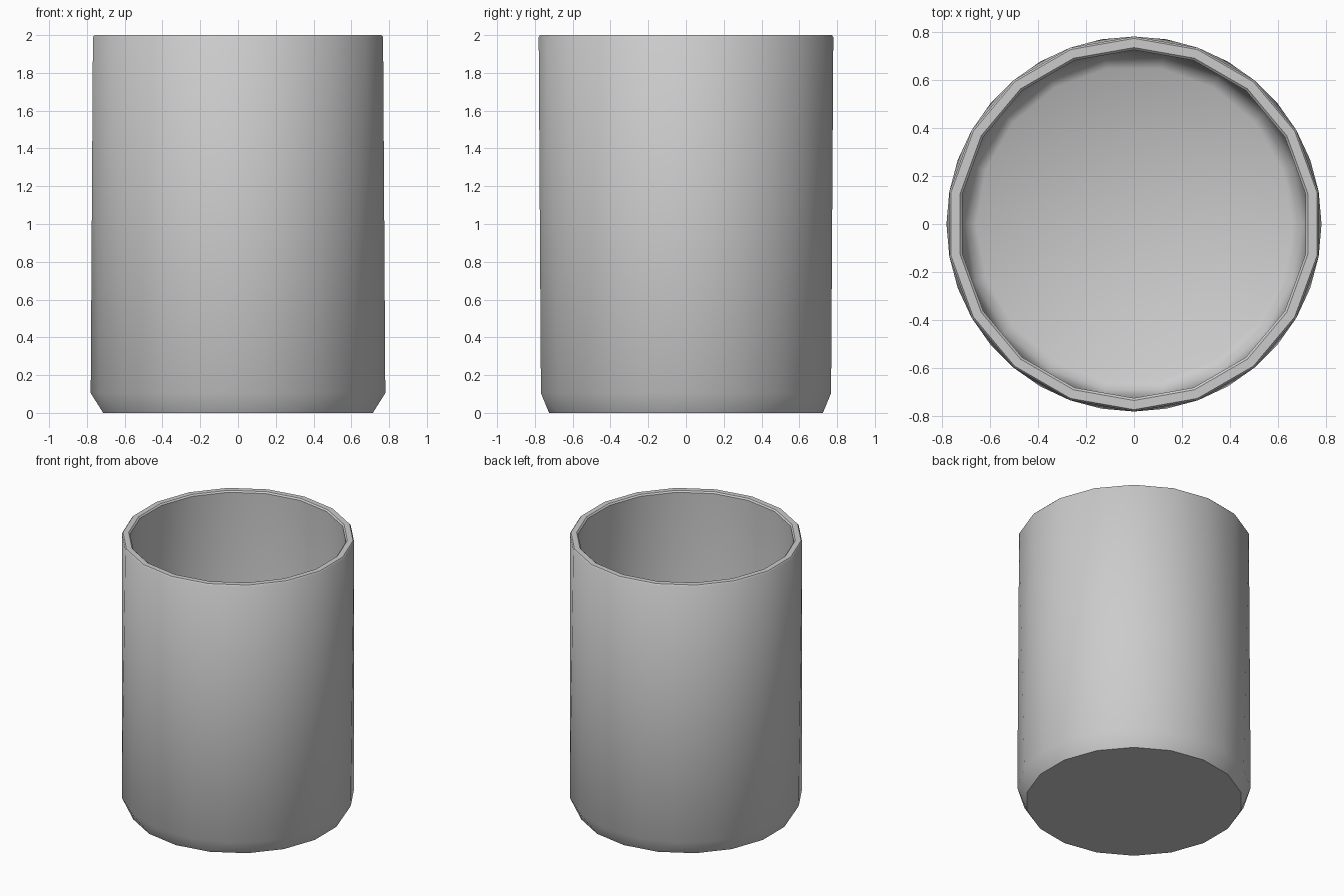
import bpy, bmesh, math

if "Cube" in bpy.data.objects:
    bpy.data.objects.remove(bpy.data.objects["Cube"])

SIDES = 18
STEP = 2 * math.pi / SIDES

# Profile from the underside, up the outside, over the rim, down to the floor:
# radius, height, twist in steps (half a step gives staggered rings)
PROFILE = [
    (0.725, 0.0, 0.0),
    (0.78, 0.105, 0.5),
    (0.78, 1.99, 0.0),
    (0.772, 2.0, 0.0),
    (0.734, 2.0, 0.0),
    (0.724, 1.99, 0.0),
    (0.724, 0.17, 0.5),
    (0.70, 0.10, 0.5),
    (0.656, 0.07, 0.5),
]


def add_ring(bm, radius, z, twist):
    return [bm.verts.new((radius * math.cos(math.pi / 2 + (i + twist) * STEP),
                          radius * math.sin(math.pi / 2 + (i + twist) * STEP), z))
            for i in range(SIDES)]


def stitch(bm, a, b, shift):
    """Join two rings: quads if aligned, triangles if staggered."""
    for i in range(SIDES):
        j = (i + 1) % SIDES
        if shift == 0:
            bm.faces.new((a[i], a[j], b[j], b[i]))
        elif shift > 0:
            bm.faces.new((a[i], a[j], b[i]))
            bm.faces.new((a[j], b[j], b[i]))
        else:
            bm.faces.new((a[i], b[j], b[i]))
            bm.faces.new((a[i], a[j], b[j]))


# Cup: one closed shell with a chamfered foot and a bevelled rim
bm = bmesh.new()
rings = [add_ring(bm, *p) for p in PROFILE]
for k in range(len(rings) - 1):
    stitch(bm, rings[k], rings[k + 1], PROFILE[k + 1][2] - PROFILE[k][2])
bm.faces.new(rings[0][::-1])   # underside
bm.faces.new(rings[-1])        # inner floor
bmesh.ops.recalc_face_normals(bm, faces=bm.faces[:])

mesh = bpy.data.meshes.new("cup")
bm.to_mesh(mesh)
bm.free()
cup = bpy.data.objects.new("cup", mesh)
bpy.context.collection.objects.link(cup)

# Smooth walls, crisp rim and base
bpy.context.view_layer.objects.active = cup
cup.select_set(True)
bpy.ops.object.shade_smooth_by_angle(angle=math.radians(43))
